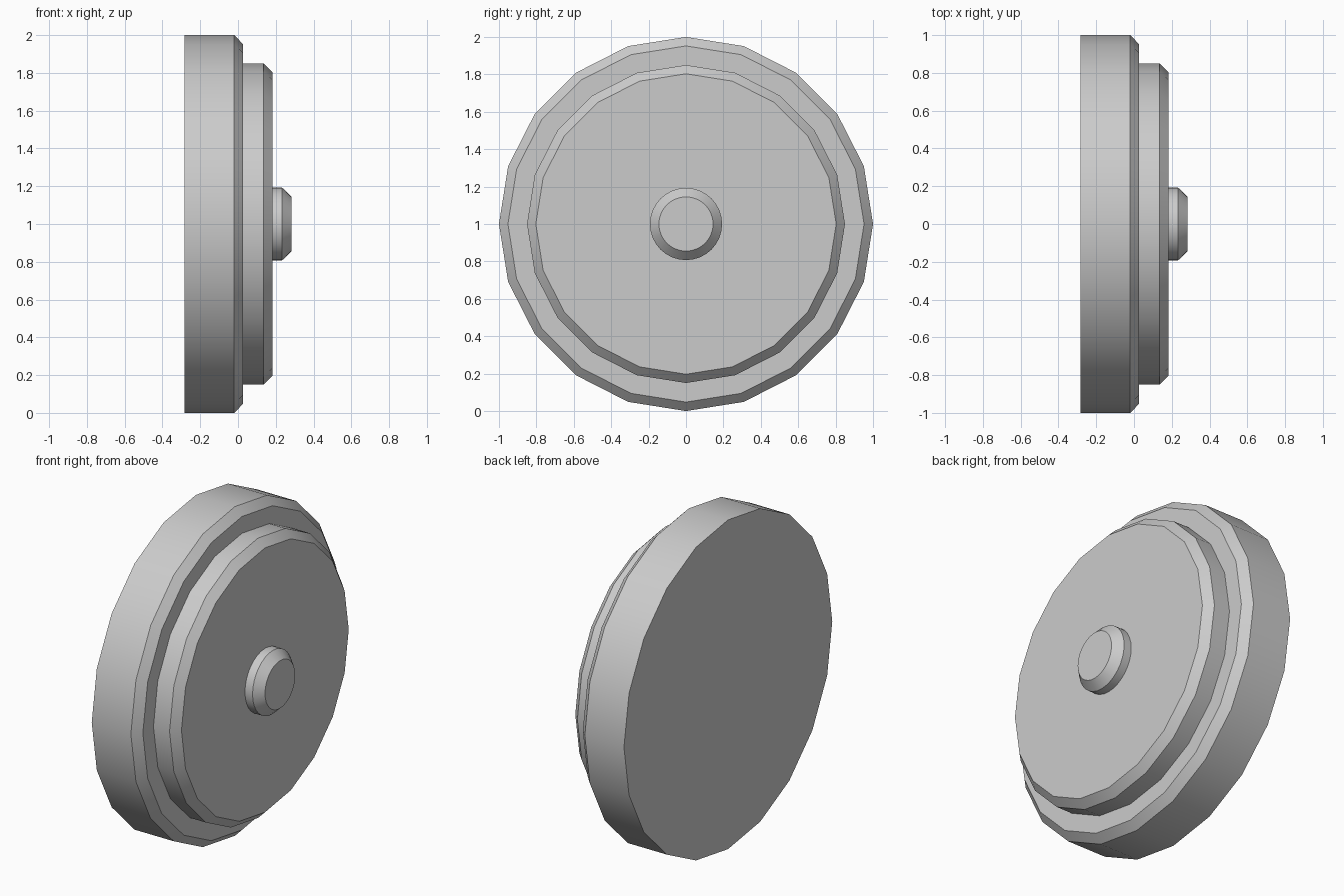
import bpy
import bmesh
import math

if "Cube" in bpy.data.objects:
    bpy.data.objects.remove(bpy.data.objects["Cube"])


def chamfered_disc(name, profile, sides):
    """Closed disc around the x axis through z = 1, from (x, radius) points."""
    bm = bmesh.new()
    rings = []
    for x, r in profile:
        ring = []
        for i in range(sides):
            a = 2 * math.pi * i / sides
            ring.append(bm.verts.new((x, r * math.sin(a), 1 + r * math.cos(a))))
        rings.append(ring)
    for lower, upper in zip(rings, rings[1:]):
        for i in range(sides):
            j = (i + 1) % sides
            bm.faces.new((lower[i], lower[j], upper[j], upper[i]))
    bm.faces.new(rings[0])
    bm.faces.new(rings[-1])
    bmesh.ops.recalc_face_normals(bm, faces=bm.faces)
    mesh = bpy.data.meshes.new(name)
    bm.to_mesh(mesh)
    bm.free()
    obj = bpy.data.objects.new(name, mesh)
    bpy.context.collection.objects.link(obj)
    # Smooth rims, crisp chamfers
    bpy.ops.object.select_all(action='DESELECT')
    obj.select_set(True)
    bpy.context.view_layer.objects.active = obj
    bpy.ops.object.shade_smooth_by_angle(angle=math.radians(30))
    return obj


# Large backing disc
chamfered_disc("base_disc", [(-0.283, 1.0), (-0.02, 1.0), (0.027, 0.952)], 20)
# Raised middle disc, sunk slightly into the base
chamfered_disc("raised_disc", [(0.0, 0.85), (0.135, 0.85), (0.182, 0.803)], 20)
# Small central button
chamfered_disc("centre_button", [(0.15, 0.193), (0.233, 0.193), (0.283, 0.145)], 32)
